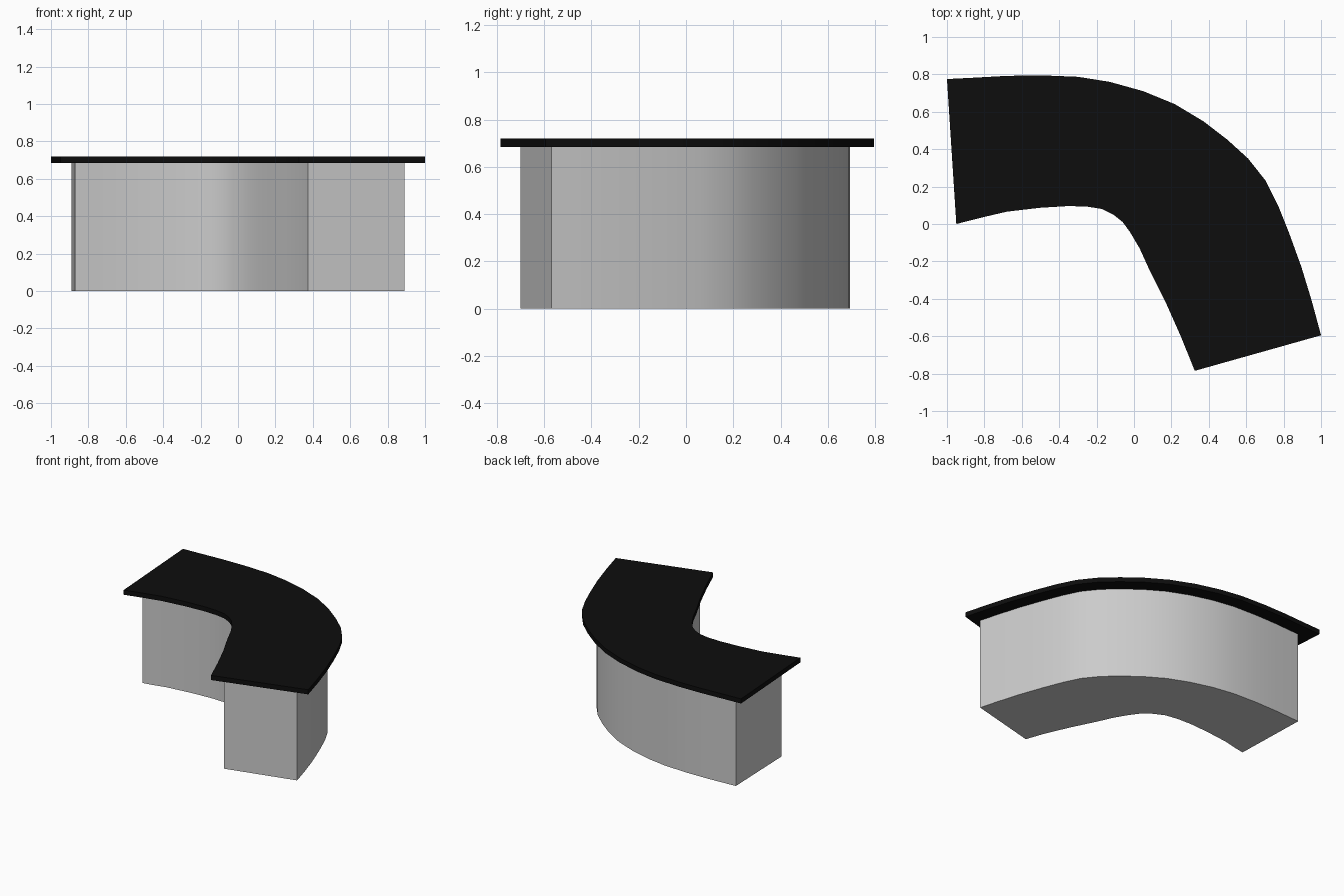
import bpy, bmesh
from mathutils import Vector

if "Cube" in bpy.data.objects:
    bpy.data.objects.remove(bpy.data.objects["Cube"])

# Plan curves of the countertop: outer from left end to right end, inner back again
OUTER = [(-1, .775), (-.84, .783), (-.68, .792), (-.5, .795), (-.3, .787), (-.13, .76),
         (.05, .71), (.22, .64), (.37, .55), (.5, .45), (.61, .35), (.705, .23),
         (.77, .10), (.83, -.05), (.895, -.23), (.95, -.41), (1, -.595)]
INNER = [(.325, -.785), (.25, -.60), (.17, -.42), (.08, -.24), (.03, -.13), (-.02, -.045),
         (-.06, .01), (-.11, .05), (-.17, .08), (-.25, .093), (-.35, .096), (-.5, .087),
         (-.68, .066), (-.8, .038), (-.95, 0)]


def material(name, value):
    m = bpy.data.materials.new(name)
    m.diffuse_color = (value, value, value, 1)
    m.use_nodes = True
    m.node_tree.nodes["Principled BSDF"].inputs["Base Color"].default_value = m.diffuse_color
    return m


def inset(points, dist, start, end):
    """Offset the curve to its right side, with given end corners."""
    pts = [Vector(p) for p in points]
    result = [start]
    for a, p, b in zip(pts, pts[1:], pts[2:]):
        t = ((p - a).normalized() + (b - p).normalized()).normalized()
        result.append((p.x + t.y * dist, p.y - t.x * dist))
    return result + [end]


def slab(name, outline, z0, z1, mat):
    """Extrude a closed plan outline between two heights."""
    bm = bmesh.new()
    face = bm.faces.new([bm.verts.new((x, y, z0)) for x, y in outline])
    ext = bmesh.ops.extrude_face_region(bm, geom=[face], use_keep_orig=True)
    for v in ext["geom"]:
        if isinstance(v, bmesh.types.BMVert):
            v.co.z = z1
    bmesh.ops.recalc_face_normals(bm, faces=bm.faces[:])
    me = bpy.data.meshes.new(name)
    bm.to_mesh(me)
    bm.free()
    me.materials.append(mat)
    ob = bpy.data.objects.new(name, me)
    bpy.context.collection.objects.link(ob)
    bpy.ops.object.select_all(action='DESELECT')
    ob.select_set(True)
    bpy.context.view_layer.objects.active = ob
    bpy.ops.object.shade_smooth_by_angle(angle=0.6)
    return ob


# Overhanging black countertop
slab("countertop", OUTER + INNER, .685, .72, material("black", .004))

# Grey curved cabinet, set in from the countertop edge
base = (inset(OUTER, .10, (-.89, .68), (.89, -.57))
        + inset(INNER, .085, (.375, -.70), (-.872, .112)))
slab("curved_base", base, 0, .685, material("light grey", .6))
